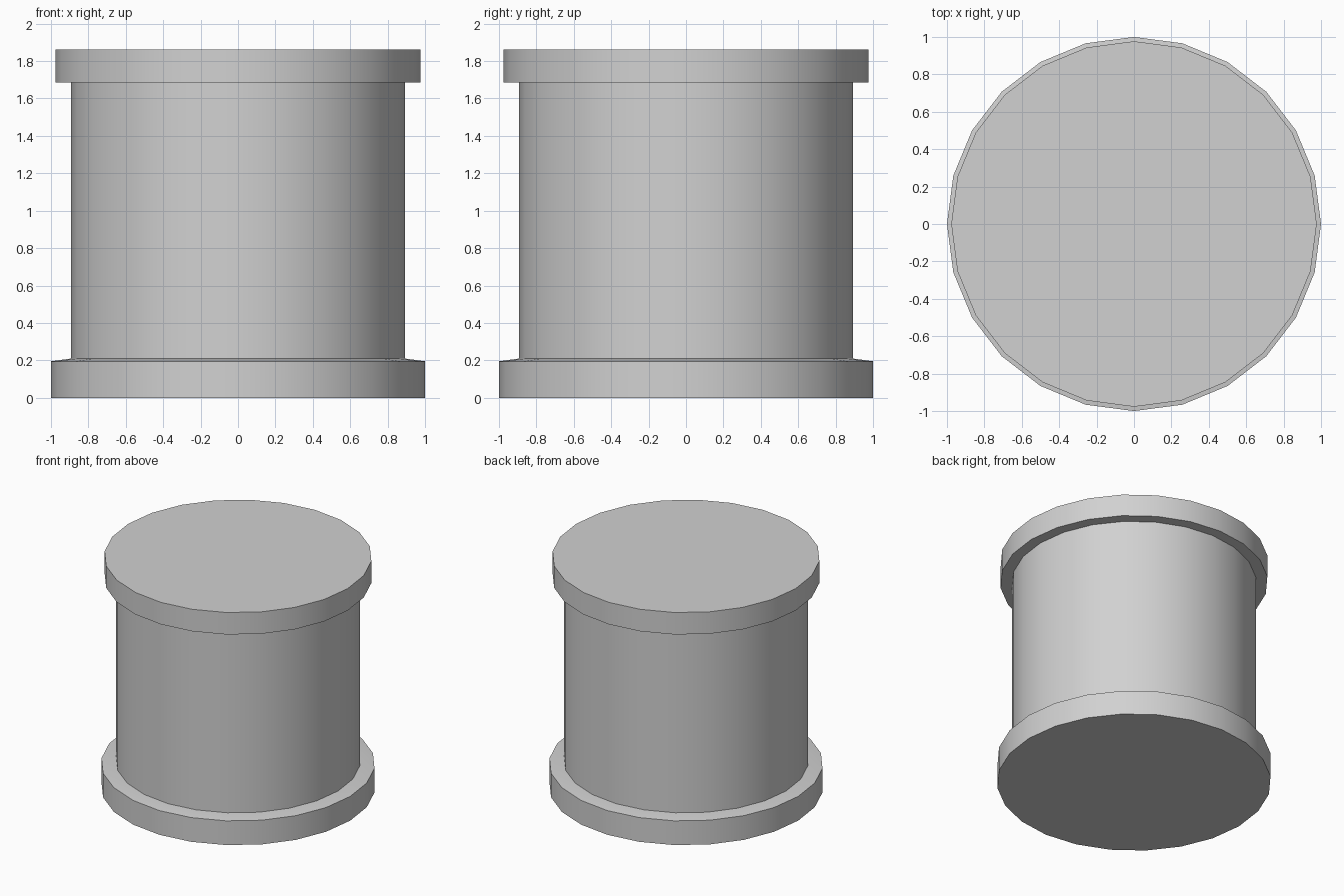
import bpy
import math

cube = bpy.data.objects.get("Cube")
if cube:
    bpy.data.objects.remove(cube, do_unlink=True)

SIDES = 24

grey = bpy.data.materials.new("light_grey")
grey.use_nodes = True
colour = (0.64, 0.64, 0.64, 1)
grey.diffuse_color = colour
grey.node_tree.nodes["Principled BSDF"].inputs["Base Color"].default_value = colour


def drum(name, radius, bottom, top):
    """Smooth-sided cylinder between two heights, with a vertex on each axis."""
    bpy.ops.mesh.primitive_cylinder_add(
        vertices=SIDES, radius=radius, depth=top - bottom,
        location=(0, 0, (bottom + top) / 2))
    obj = bpy.context.object
    obj.name = name
    obj.data.materials.append(grey)
    bpy.ops.object.shade_smooth_by_angle(angle=math.radians(30))
    return obj


def bevelled_base(name, profile):
    """Closed turned solid from radius and height pairs, capped at both ends."""
    verts = [(r * math.cos(math.tau * i / SIDES), r * math.sin(math.tau * i / SIDES), z)
             for r, z in profile for i in range(SIDES)]
    faces = [list(reversed(range(SIDES)))]
    for ring in range(len(profile) - 1):
        a, b = ring * SIDES, (ring + 1) * SIDES
        for i in range(SIDES):
            j = (i + 1) % SIDES
            faces.append((a + i, a + j, b + j, b + i))
    faces.append(list(range(len(verts) - SIDES, len(verts))))
    mesh = bpy.data.meshes.new(name)
    mesh.from_pydata(verts, [], faces)
    mesh.materials.append(grey)
    obj = bpy.data.objects.new(name, mesh)
    bpy.context.collection.objects.link(obj)
    bpy.ops.object.select_all(action="DESELECT")
    obj.select_set(True)
    bpy.context.view_layer.objects.active = obj
    bpy.ops.object.shade_smooth_by_angle(angle=math.radians(30))
    return obj


# Foot flange with a gently sloping shoulder, then the barrel and the lid
bevelled_base("base_flange", [(1.0, 0), (1.0, 0.195), (0.89, 0.21)])
drum("barrel", 0.892, 0.2, 1.7)
drum("top_flange", 0.977, 1.685, 1.862)
